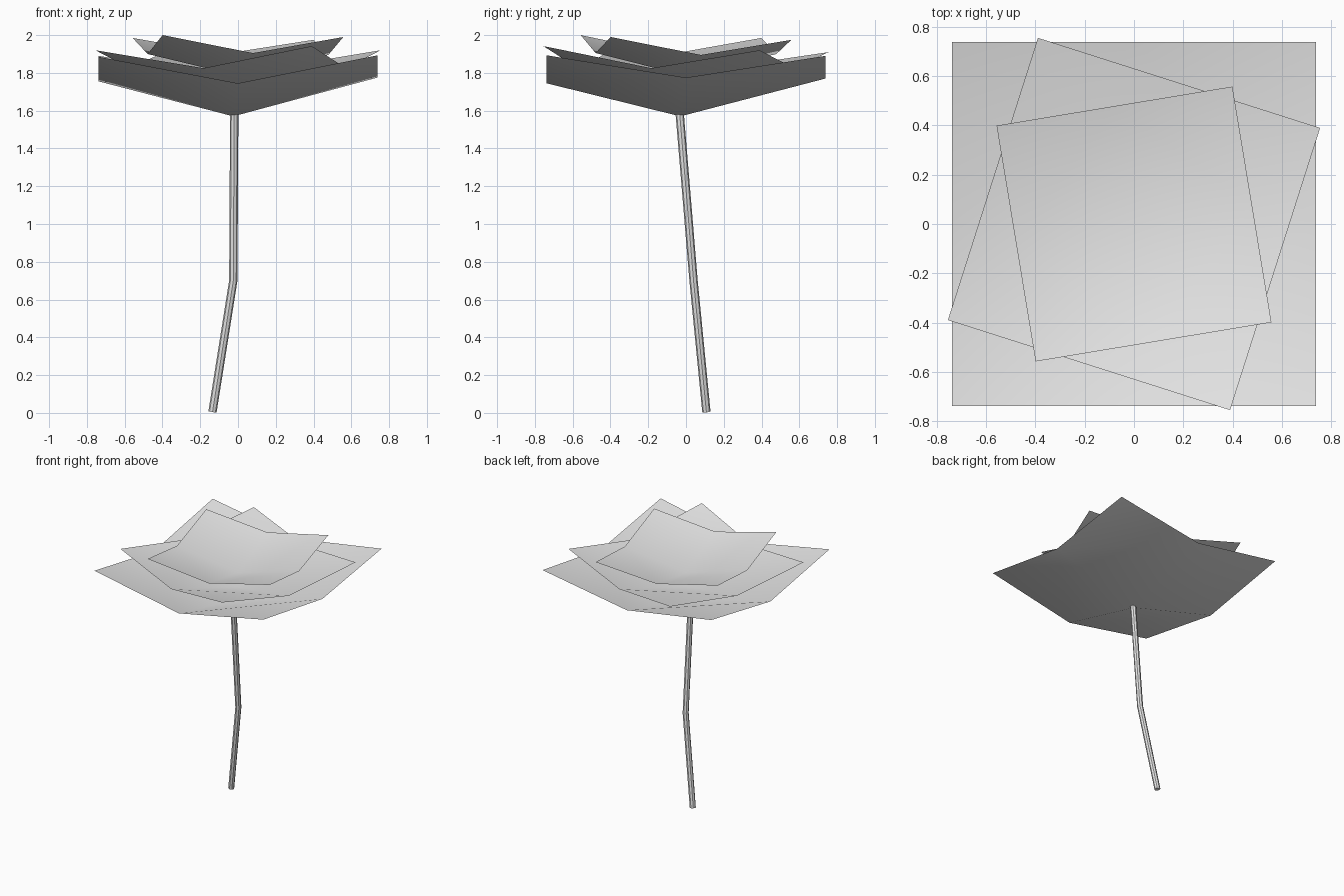
import bpy, bmesh, math
from mathutils import Vector, Matrix

if "Cube" in bpy.data.objects:
    bpy.data.objects.remove(bpy.data.objects["Cube"])

grey = bpy.data.materials.new("light_grey")
grey.diffuse_color = (0.8, 0.8, 0.8, 1)
grey.use_nodes = True
grey.node_tree.nodes["Principled BSDF"].inputs["Base Color"].default_value = grey.diffuse_color


def make_object(name, bm):
    mesh = bpy.data.meshes.new(name)
    bm.to_mesh(mesh)
    bm.free()
    mesh.materials.append(grey)
    ob = bpy.data.objects.new(name, mesh)
    bpy.context.collection.objects.link(ob)
    bpy.ops.object.select_all(action='DESELECT')
    ob.select_set(True)
    bpy.context.view_layer.objects.active = ob
    bpy.ops.object.shade_smooth_by_angle(angle=math.radians(40))
    return ob


def petal_sheet(name, half, turn, centre, mids, corners):
    """Dished square: heights of centre, edge middles and corners, counter-clockwise from +x."""
    bm = bmesh.new()
    rot = Matrix.Rotation(math.radians(turn), 3, 'Z')
    hub = bm.verts.new(centre)
    rim = []
    for i in range(4):
        quarter = Matrix.Rotation(math.pi / 2 * i, 3, 'Z')
        for y, z in ((0, mids[i]), (half, corners[i])):
            p = rot @ quarter @ Vector((half, y, 0))
            rim.append(bm.verts.new((p.x, p.y, z)))
    for i in range(0, 8, 2):
        a, b, c = rim[i], rim[i + 1], rim[(i + 2) % 8]
        bm.faces.new((hub, a, c))
        bm.faces.new((a, b, c))
    make_object(name, bm)


# Three stacked petal sheets
petal_sheet("outer_petals", 0.738, 0, (-0.025, -0.03, 1.57),
            (1.775, 1.77, 1.755, 1.745), (1.89, 1.89, 1.885, 1.893))
petal_sheet("middle_petals", 0.601, -17.7, (-0.01, -0.01, 1.675),
            (1.825, 1.825, 1.825, 1.825), (1.92, 1.91, 1.92, 1.942))
petal_sheet("inner_petals", 0.485, 9.4, (0, 0, 1.785),
            (1.895, 1.90, 1.90, 1.905), (1.975, 1.985, 2.0, 1.99))

# Bent stem: rings of eight points swept along three joints
path = [Vector((-0.135, 0.108, 0.006)), Vector((-0.025, 0.04, 0.70)),
        Vector((-0.02, -0.033, 1.58))]
sides, radius = 8, 0.022
bm = bmesh.new()
rings = []
for i, p in enumerate(path):
    axis = (path[min(i + 1, 2)] - path[max(i - 1, 0)]).normalized()
    tilt = Vector((0, 0, 1)).rotation_difference(axis)
    rings.append([bm.verts.new(p + tilt @ Vector((radius * math.cos(a), radius * math.sin(a), 0)))
                  for a in (math.tau * k / sides for k in range(sides))])
for low, high in zip(rings, rings[1:]):
    for k in range(sides):
        n = (k + 1) % sides
        bm.faces.new((low[k], low[n], high[n], high[k]))
bm.faces.new(rings[0][::-1])
bm.faces.new(rings[-1])
make_object("stem", bm)
